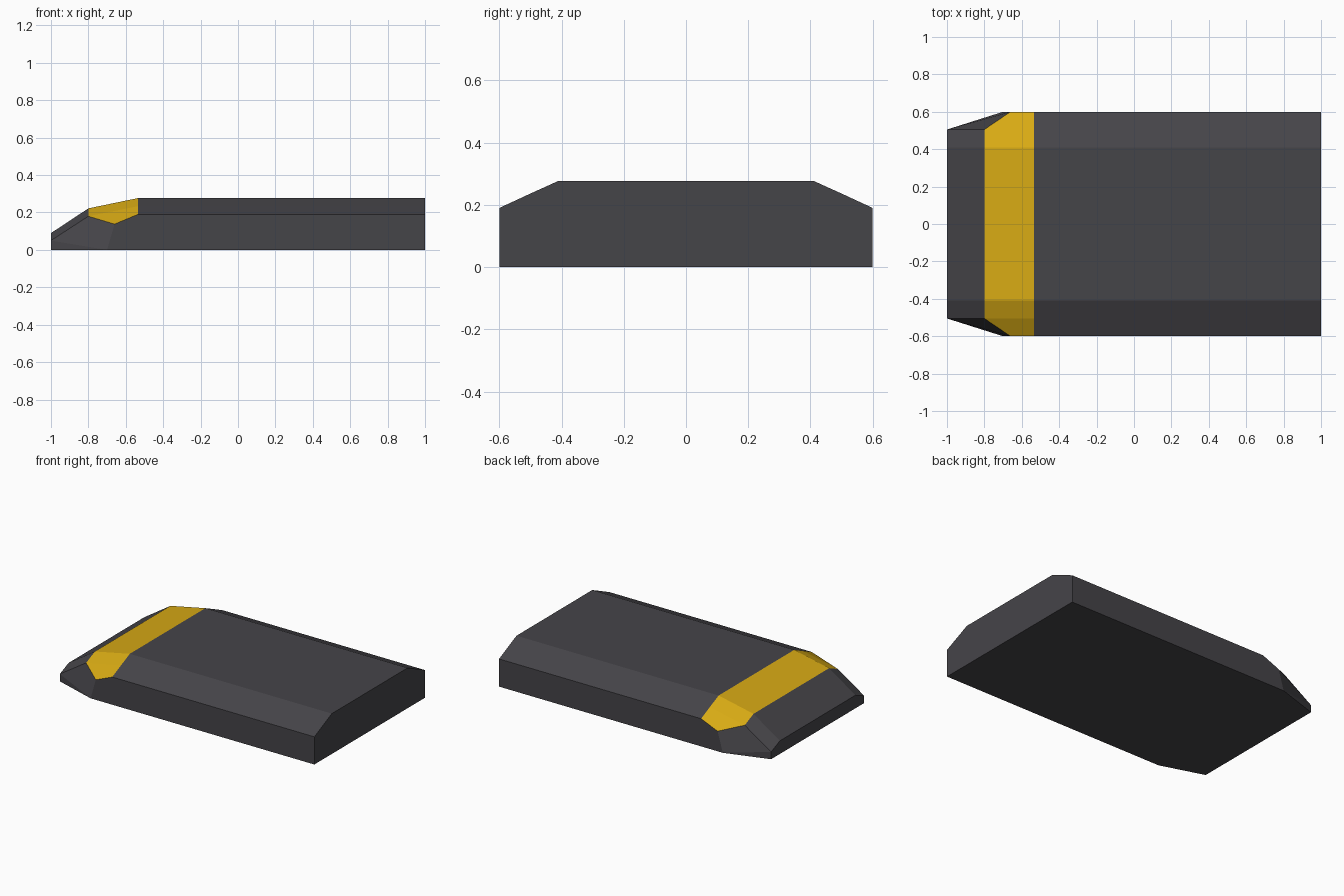
import bpy
import bmesh

if "Cube" in bpy.data.objects:
    bpy.data.objects.remove(bpy.data.objects["Cube"])


def material(name, rgb):
    m = bpy.data.materials.new(name)
    m.diffuse_color = (*rgb, 1)
    m.use_nodes = True
    m.node_tree.nodes["Principled BSDF"].inputs["Base Color"].default_value = m.diffuse_color
    return m


charcoal = material("charcoal", (0.06, 0.058, 0.066))
yellow = material("yellow", (0.68, 0.40, 0.007))

# Cross-section stations along the length: (y, z) from the centre line outwards
stations = [
    (-1.00, [(0, .09), (.41, .09), (.505, .05), (.505, 0), (0, 0)]),     # blunt nose
    (-0.80, [(0, .222), (.41, .222), (.505, .18)]),                       # band, lower edge
    (-0.535, [(0, .277), (.41, .277), (.505, .234), (.6, .19)]),          # band, upper edge
    (1.00, [(0, .277), (.41, .277), (.505, .234), (.6, .19), (.6, 0), (0, 0)]),  # tail
]

bm = bmesh.new()
nose, low, high, tail = [[bm.verts.new((x, y, z)) for y, z in pts] for x, pts in stations]
cheek = bm.verts.new((-.66, .6, .138))   # band tip on the side
heel = bm.verts.new((-.70, .6, 0))       # where the tapered nose meets the side

# End caps and underside
bm.faces.new(nose)
bm.faces.new(tail)
bm.faces.new([nose[4], nose[3], heel, tail[4], tail[5]])

# Sloped nose, yellow band and long deck
for a, b, strips, index in ((nose, low, 2, 0), (low, high, 2, 1), (high, tail, 3, 0)):
    for i in range(strips):
        bm.faces.new([a[i], a[i + 1], b[i + 1], b[i]]).material_index = index
bm.faces.new([low[2], cheek, high[3], high[2]]).material_index = 1

# Side wall and tapered nose corner
bm.faces.new([heel, cheek, high[3], tail[3], tail[4]])
bm.faces.new([nose[2], low[2], cheek, heel])
bm.faces.new([nose[3], nose[2], heel])

# Mirror the half to the other side and join along the centre line
dup = bmesh.ops.duplicate(bm, geom=bm.verts[:] + bm.edges[:] + bm.faces[:])["geom"]
for v in dup:
    if isinstance(v, bmesh.types.BMVert):
        v.co.y = -v.co.y
bmesh.ops.remove_doubles(bm, verts=bm.verts[:], dist=1e-4)
bmesh.ops.recalc_face_normals(bm, faces=bm.faces[:])

mesh = bpy.data.meshes.new("wedge_body")
bm.to_mesh(mesh)
bm.free()
mesh.materials.append(charcoal)
mesh.materials.append(yellow)
bpy.context.collection.objects.link(bpy.data.objects.new("wedge_body", mesh))
